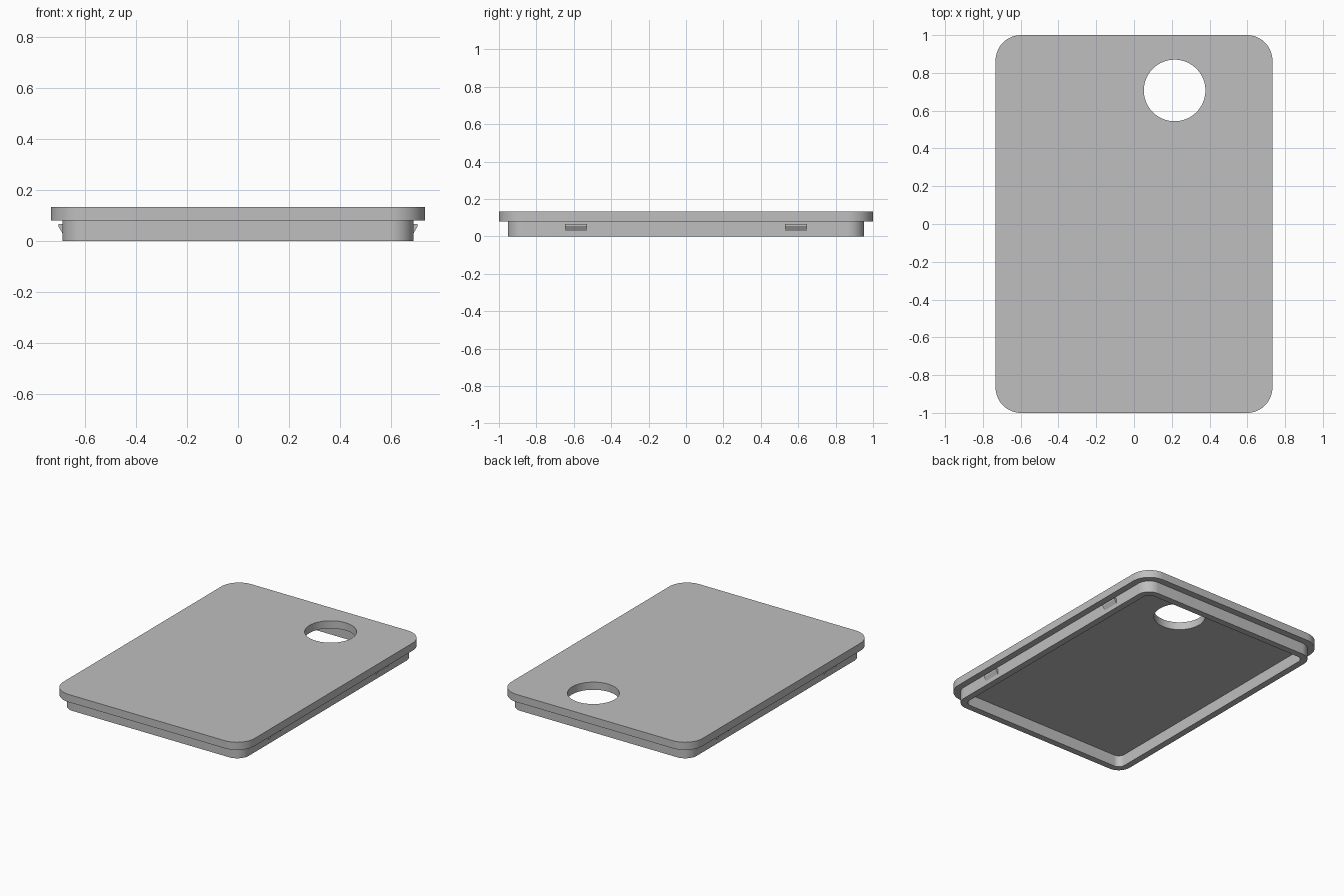
import bpy, bmesh
from math import sin, cos, pi

if "Cube" in bpy.data.objects:
    bpy.data.objects.remove(bpy.data.objects["Cube"])

grey = bpy.data.materials.new("plain_grey")
grey.use_nodes = True
grey.diffuse_color = (0.52, 0.52, 0.52, 1)
grey.node_tree.nodes["Principled BSDF"].inputs["Base Color"].default_value = (0.52, 0.52, 0.52, 1)


def rounded_rect(hx, hy, r, steps=16):
    """Outline of a rectangle with round corners."""
    pts = []
    for i, (sx, sy) in enumerate([(1, 1), (-1, 1), (-1, -1), (1, -1)]):
        for k in range(steps + 1):
            a = (i + k / steps) * pi / 2
            pts.append((sx * (hx - r) + r * cos(a), sy * (hy - r) + r * sin(a)))
    return pts


def circle(cx, cy, r, n=96):
    return [(cx + r * cos(2 * pi * k / n), cy + r * sin(2 * pi * k / n)) for k in range(n)]


def finish(name, bm, smooth=True):
    bmesh.ops.recalc_face_normals(bm, faces=bm.faces[:])
    mesh = bpy.data.meshes.new(name)
    bm.to_mesh(mesh)
    bm.free()
    mesh.materials.append(grey)
    obj = bpy.data.objects.new(name, mesh)
    bpy.context.collection.objects.link(obj)
    if smooth:
        bpy.ops.object.select_all(action="DESELECT")
        obj.select_set(True)
        bpy.context.view_layer.objects.active = obj
        bpy.ops.object.shade_smooth_by_angle(angle=pi / 6)
    return obj


def plate(name, outer, inner, z0, z1):
    """Slab between an outer outline and an inner opening."""
    bm = bmesh.new()
    edges = []
    for loop in (outer, inner):
        vs = [bm.verts.new((x, y, z0)) for x, y in loop]
        edges += [bm.edges.new((vs[i - 1], vs[i])) for i in range(len(vs))]
    bmesh.ops.triangle_fill(bm, edges=edges, use_beauty=True)
    ext = bmesh.ops.extrude_face_region(bm, geom=bm.faces[:], use_keep_orig=True)
    top = [g for g in ext["geom"] if isinstance(g, bmesh.types.BMVert)]
    bmesh.ops.translate(bm, verts=top, vec=(0, 0, z1 - z0))
    return finish(name, bm)


# Cover panel with its round opening
plate("cover_panel", rounded_rect(0.733, 1.0, 0.135), circle(0.215, 0.707, 0.163), 0.08, 0.133)

# Rim that fits inside the case, set slightly into the panel
plate("inner_rim", rounded_rect(0.688, 0.953, 0.09), rounded_rect(0.643, 0.908, 0.045), 0, 0.09)

# Snap clips: small wedges along both long sides
WEDGE = [(0.68, 0.066), (0.704, 0.066), (0.704, 0.056), (0.688, 0.03), (0.68, 0.03)]
for side, sx in (("left", 1), ("right", -1)):
    for end, y in (("front", -0.587), ("back", 0.587)):
        bm = bmesh.new()
        rows = [[bm.verts.new((sx * x, y + dy, z)) for x, z in WEDGE] for dy in (-0.059, 0.059)]
        for row in rows:
            bm.faces.new(row)
        for i in range(len(WEDGE)):
            bm.faces.new((rows[0][i - 1], rows[0][i], rows[1][i], rows[1][i - 1]))
        finish(f"{side}_{end}_clip", bm, smooth=False)
